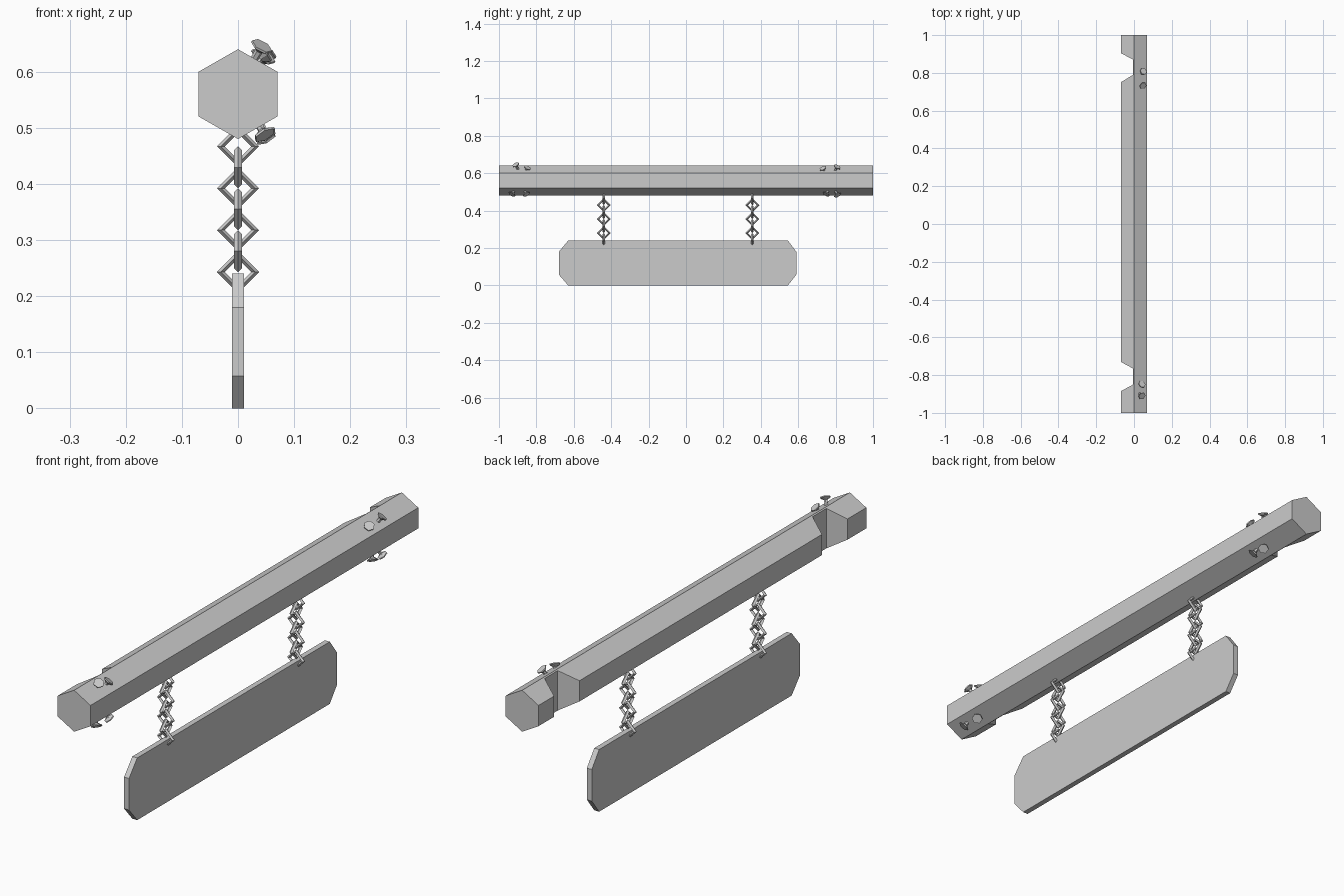
import bpy, bmesh, math
from mathutils import Vector

if "Cube" in bpy.data.objects:
    bpy.data.objects.remove(bpy.data.objects["Cube"])


def finish(name, bm):
    bmesh.ops.recalc_face_normals(bm, faces=bm.faces)
    me = bpy.data.meshes.new(name)
    bm.to_mesh(me)
    bm.free()
    ob = bpy.data.objects.new(name, me)
    bpy.context.collection.objects.link(ob)
    return ob


def prism(name, outline, offset):
    """Extrude a closed outline of 3D points along offset."""
    bm = bmesh.new()
    face = bm.faces.new([bm.verts.new(p) for p in outline])
    ext = bmesh.ops.extrude_face_region(bm, geom=[face])
    verts = [g for g in ext["geom"] if isinstance(g, bmesh.types.BMVert)]
    bmesh.ops.translate(bm, vec=offset, verts=verts)
    # keep the starting cap so the solid stays closed
    if not face.is_valid:
        bmesh.ops.holes_fill(bm, edges=bm.edges)
    return finish(name, bm)


# Hexagonal beam
hexagon = [(0, .64), (.07, .60), (.07, .52), (0, .48), (-.07, .52), (-.07, .60)]
beam = prism("beam", [(x, -1, z) for x, z in hexagon], (0, 2, 0))

# Bevelled notches cut in the back of the beam near both ends
for a, b, c, d in [(.75, .79, .87, .905), (-.885, -.85, -.765, -.73)]:
    # continue the sloped walls a little beyond the beam surface
    pts = [(-.135, 2 * a - b), (-.005, b), (-.005, c), (-.135, 2 * d - c)]
    cutter = prism("notch_cutter", [(x, y, .4) for x, y in pts], (0, 0, .32))
    cutter.hide_render = True
    mod = beam.modifiers.new("notch", 'BOOLEAN')
    mod.operation = 'DIFFERENCE'
    mod.solver = 'EXACT'
    mod.object = cutter
    bpy.context.view_layer.objects.active = beam
    bpy.ops.object.modifier_apply(modifier=mod.name)
    bpy.data.objects.remove(cutter)

# Hanging board with clipped corners
board = [(-.63, 0), (.545, 0), (.59, .058), (.59, .18),
         (.545, .24), (-.63, .24), (-.68, .18), (-.68, .058)]
prism("sign_board", [(-.0105, y, z) for y, z in board], (.021, 0, 0))

# Two chains of diamond links, alternately turned
for side, y in (("front", -.44), ("back", .355)):
    for i in range(7):
        turn = (math.pi / 2, 0, 0) if i % 2 == 0 else (0, math.pi / 2, 0)
        bpy.ops.mesh.primitive_torus_add(
            major_segments=4, minor_segments=4, major_radius=.0305,
            minor_radius=.007, location=(0, y, .243 + i * .0373), rotation=turn)
        bpy.context.object.name = f"{side}_chain_link_{i + 1}"


def nail(name, head, axis):
    """Six-sided nail whose flared head is centred at head."""
    profile = [(.007, -.06), (.007, -.010), (.011, -.007), (.02, -.002), (.02, .002)]
    rot = Vector((0, 0, 1)).rotation_difference(Vector(axis)).to_matrix()
    bm = bmesh.new()
    rings = []
    for r, h in profile:
        rings.append([bm.verts.new(rot @ Vector((r * math.cos(k * math.pi / 3),
                                                 r * math.sin(k * math.pi / 3), h))
                                   + Vector(head)) for k in range(6)])
    for lo, hi in zip(rings, rings[1:]):
        for k in range(6):
            n = (k + 1) % 6
            bm.faces.new((lo[k], lo[n], hi[n], hi[k]))
    bm.faces.new(rings[0])
    bm.faces.new(rings[-1])
    finish(name, bm)


# Bent nails on the upper and lower front slopes; tilt alternates along y
upper = [(.042, -.91, .645), (.042, -.848, .629), (.048, .732, .626), (.05, .808, .634)]
lower = [(.047, -.93, .488), (.047, -.853, .488), (.05, .75, .488), (.05, .81, .483)]
for label, heads, up in (("upper", upper, 1), ("lower", lower, -1)):
    for i, h in enumerate(heads):
        tilt = -.45 if i % 2 == 0 else .45
        nail(f"{label}_nail_{i + 1}", h, (.5, tilt, .87 * up))
